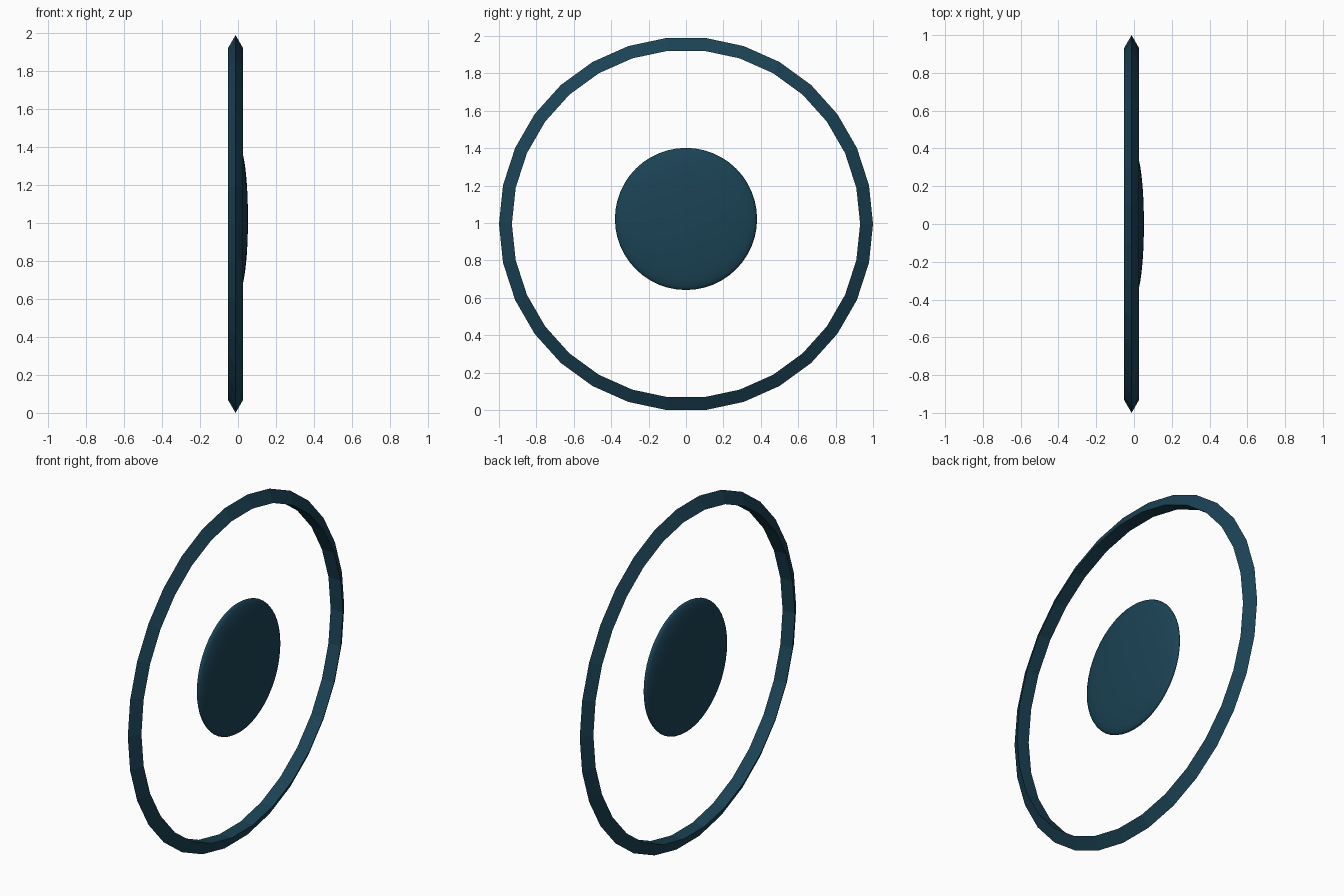
import bpy
from math import pi

if "Cube" in bpy.data.objects:
    bpy.data.objects.remove(bpy.data.objects["Cube"])

# dark teal material
teal = bpy.data.materials.new("dark_teal")
teal.diffuse_color = (0.011, 0.055, 0.09, 1)
teal.use_nodes = True
teal.node_tree.nodes["Principled BSDF"].inputs["Base Color"].default_value = teal.diffuse_color


def finish(name):
    ob = bpy.context.object
    ob.name = name
    ob.data.materials.append(teal)
    return ob


# outer ring: 30 flat segments with a triangular section, ridge outward, facing x
bpy.ops.mesh.primitive_torus_add(
    major_segments=30, minor_segments=3, major_radius=0.954, minor_radius=0.046,
    location=(-0.0128, 0, 0.9945), rotation=(pi / 2, 0, pi / 2))
bpy.ops.object.shade_flat()
finish("outer_ring")

# floating centre disc: a smooth sphere flattened along x
bpy.ops.mesh.primitive_uv_sphere_add(
    segments=48, ring_count=24, radius=1,
    location=(0.004, 0, 1.0215), rotation=(pi / 2, 0, pi / 2))
disc = finish("centre_disc")
disc.scale = (0.38, 0.38, 0.0485)
bpy.ops.object.transform_apply(location=False, rotation=False, scale=True)
bpy.ops.object.shade_smooth()
